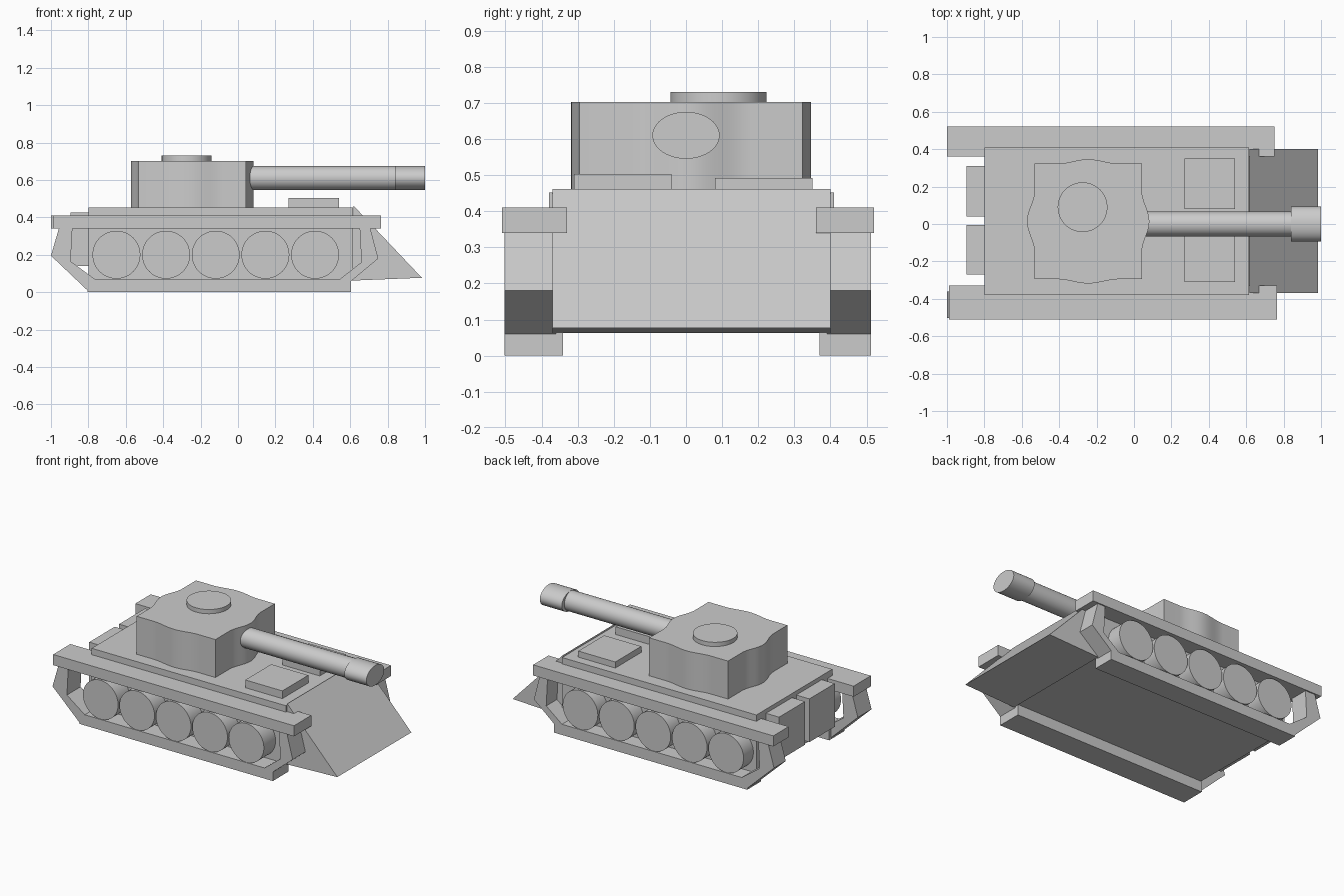
import bpy, bmesh, math
from mathutils import Vector

cube = bpy.data.objects.get("Cube")
if cube:
    bpy.data.objects.remove(cube, do_unlink=True)

grey = bpy.data.materials.new("plain_grey")
grey.use_nodes = True
grey.diffuse_color = (0.6, 0.6, 0.6, 1)
grey.node_tree.nodes["Principled BSDF"].inputs["Base Color"].default_value = (0.6, 0.6, 0.6, 1)


def prism(name, ring, offset, smooth=False):
    """Extrude a closed ring of 3D points along an offset vector."""
    bm = bmesh.new()
    face = bm.faces.new([bm.verts.new(p) for p in ring])
    new = bmesh.ops.extrude_face_region(bm, geom=[face])["geom"]
    top = [v for v in new if isinstance(v, bmesh.types.BMVert)]
    bmesh.ops.translate(bm, verts=top, vec=Vector(offset))
    bmesh.ops.recalc_face_normals(bm, faces=bm.faces[:])
    mesh = bpy.data.meshes.new(name)
    bm.to_mesh(mesh)
    bm.free()
    mesh.materials.append(grey)
    obj = bpy.data.objects.new(name, mesh)
    bpy.context.collection.objects.link(obj)
    if smooth:
        bpy.ops.object.select_all(action='DESELECT')
        obj.select_set(True)
        bpy.context.view_layer.objects.active = obj
        bpy.ops.object.shade_smooth_by_angle(angle=math.radians(30))
    return obj


def box(name, x, y, z):
    ring = [(x[0], y[0], z[0]), (x[1], y[0], z[0]), (x[1], y[1], z[0]), (x[0], y[1], z[0])]
    return prism(name, ring, (0, 0, z[1] - z[0]))


def side_profile(name, points, y):
    """Extrude an x-z outline across the width."""
    return prism(name, [(px, y[0], pz) for px, pz in points], (0, y[1] - y[0], 0))


def cylinder(name, centre, u, v, offset, segments=48):
    """Round or oval cylinder; u and v are the radius vectors."""
    c, u, v = Vector(centre), Vector(u), Vector(v)
    angles = [2 * math.pi * i / segments for i in range(segments)]
    return prism(name, [c + u * math.cos(a) + v * math.sin(a) for a in angles], offset, True)


# Hull and sloping front plate
box("hull", (-0.8, 0.615), (-0.38, 0.41), (0.07, 0.452))
side_profile("front_wedge", [(0.61, 0.062), (0.983, 0.077), (0.618, 0.462)], (-0.37, 0.4))

# Deck plates and rear boxes
box("right_deck_plate", (0.27, 0.54), (-0.31, -0.04), (0.44, 0.503))
box("left_deck_plate", (0.27, 0.54), (0.08, 0.35), (0.44, 0.492))
box("right_rear_box", (-0.895, -0.79), (-0.27, -0.005), (0.14, 0.425))
box("left_rear_box", (-0.895, -0.79), (0.04, 0.31), (0.14, 0.425))

# Running gear: guard, lower bar, bent end struts and wheels on each side
rear_strut = [(-0.8, 0.005), (-1.0, 0.195), (-0.955, 0.35), (-0.885, 0.35),
              (-0.895, 0.165), (-0.765, 0.07)]
front_strut = [(0.6, 0.055), (0.75, 0.18), (0.705, 0.35), (0.65, 0.35),
               (0.66, 0.16), (0.545, 0.07)]
sides = [("right", -0.33, -0.51, (-0.99, 0.765)), ("left", 0.36, 0.52, (-1.0, 0.75))]
for side, inner, outer, length in sides:
    s = 1 if outer > 0 else -1
    flank = outer - s * 0.008
    box(side + "_track_guard", length, sorted((inner, outer)), (0.34, 0.41))
    box(side + "_track_bar", (-0.805, 0.605), sorted((inner + s * 0.01, flank)), (0, 0.07))
    strut_y = (inner + s * 0.03, flank)
    side_profile(side + "_rear_strut", rear_strut, strut_y)
    side_profile(side + "_front_strut", front_strut, strut_y)
    for i in range(5):
        centre = (-0.65 + 0.2655 * i, inner, 0.2)
        cylinder(f"{side}_wheel_{i + 1}", centre, (0.128, 0, 0), (0, 0, 0.128),
                 (0, flank - inner, 0))

# Turret: a box outline whose four walls swell smoothly in the middle
centre, half, swell, width = (-0.245, 0.014), (0.287, 0.309), (0.04, 0.023), 0.165
outline = []
for k in range(4):
    along, across = (1, 0) if k % 2 == 0 else (0, 1)
    out_sign = 1 if k in (0, 3) else -1
    run_sign = 1 if k in (2, 3) else -1
    run_sign = {0: -1, 1: -1, 2: 1, 3: 1}[k]
    out_sign = {0: -1, 1: 1, 2: 1, 3: -1}[k]
    # Walls in order: front, right, rear, left
    wall = [(0, 1, 1, -1), (1, -1, 0, -1), (0, -1, 1, 1), (1, 1, 0, 1)][k]
    out_axis, out_sign, run_axis, run_sign = wall
    ts = [-half[run_axis]] + [width * (j / 10 - 1) for j in range(21)]
    for t in ts:
        bump = 0.5 + 0.5 * math.cos(math.pi * t / width) if abs(t) <= width else 0
        p = [0, 0, 0.44]
        p[out_axis] = centre[out_axis] + out_sign * (half[out_axis] + swell[out_axis] * bump)
        p[run_axis] = centre[run_axis] + run_sign * t
        outline.append(p)
prism("turret", outline, (0, 0, 0.262), True)
cylinder("turret_hatch", (-0.275, 0.09, 0.69), (0.133, 0, 0), (0, 0.133, 0), (0, 0, 0.04))

# Gun barrel with a wide oval muzzle
cylinder("gun_barrel", (0, 0, 0.61), (0, 0.066, 0), (0, 0, 0.064), (0.9, 0, 0))
cylinder("muzzle", (0.84, 0, 0.61), (0, 0.093, 0), (0, 0, 0.065), (0.16, 0, 0))
